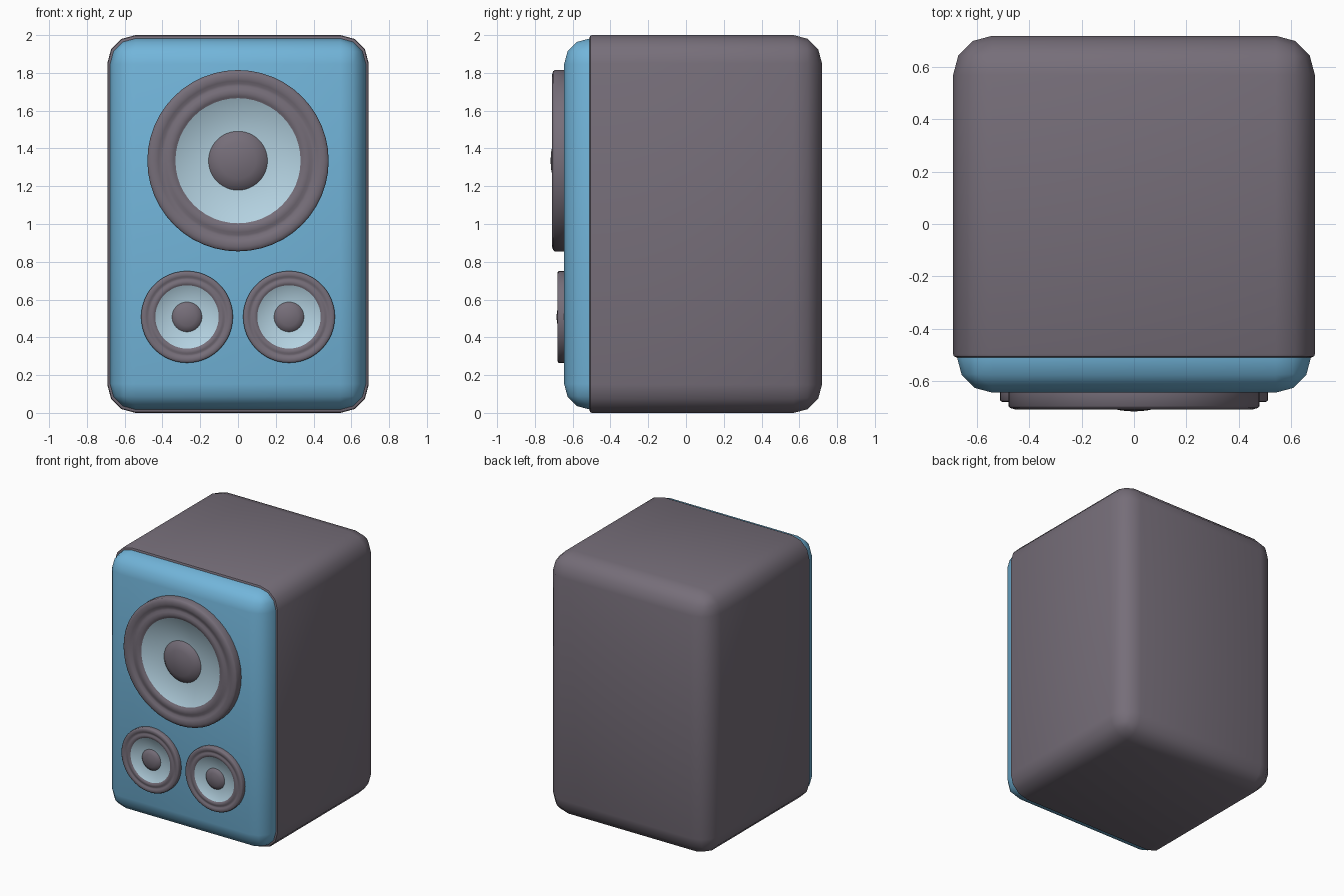
import bpy, bmesh, math
from mathutils import Matrix, Vector

if "Cube" in bpy.data.objects:
    bpy.data.objects.remove(bpy.data.objects["Cube"], do_unlink=True)


def material(name, srgb):
    col = [((c / 255 + 0.055) / 1.055) ** 2.4 for c in srgb] + [1.0]
    m = bpy.data.materials.new(name)
    m.use_nodes = True
    m.diffuse_color = col
    m.node_tree.nodes["Principled BSDF"].inputs["Base Color"].default_value = col
    return m


GREY = material("warm grey", (118, 110, 121))
BLUE = material("sky blue", (114, 181, 218))
PALE = material("pale blue", (180, 210, 225))


def finish(bm, name, mats, angle):
    bmesh.ops.recalc_face_normals(bm, faces=bm.faces)
    mesh = bpy.data.meshes.new(name)
    bm.to_mesh(mesh)
    bm.free()
    for m in mats:
        mesh.materials.append(m)
    ob = bpy.data.objects.new(name, mesh)
    bpy.context.collection.objects.link(ob)
    bpy.ops.object.select_all(action='DESELECT')
    ob.select_set(True)
    bpy.context.view_layer.objects.active = ob
    bpy.ops.object.shade_smooth_by_angle(angle=math.radians(angle))
    return ob


def rounded_box(name, half_x, y0, y1, z0, z1, radius, flat_y, rim, mat):
    """Box rounded on every edge except those around the face at y = flat_y."""
    bm = bmesh.new()
    size = Vector((2 * half_x, y1 - y0, z1 - z0))
    centre = Vector((0, (y0 + y1) / 2, (z0 + z1) / 2))
    bmesh.ops.create_cube(bm, size=1, matrix=Matrix.Translation(centre) @ Matrix.Diagonal(size.to_4d()))

    def on_flat(e):
        return all(abs(v.co.y - flat_y) < 1e-4 for v in e.verts)

    bmesh.ops.bevel(bm, geom=[e for e in bm.edges if not on_flat(e)], offset=radius,
                    offset_type='OFFSET', segments=3, profile=0.5, affect='EDGES', clamp_overlap=False)
    if rim:
        bmesh.ops.bevel(bm, geom=[e for e in bm.edges if on_flat(e)], offset=rim,
                        offset_type='OFFSET', segments=2, profile=0.5, affect='EDGES', clamp_overlap=True)
    return finish(bm, name, [mat], 40)


def driver(name, x, z, radius, depth, segments=48):
    """Lathed speaker: profile of (radius, height) fractions, from the rim to the centre."""
    profile = [(1, 0), (1, .8), (.985, .92), (.95, 1), (.91, 1), (.88, .94), (.85, .82),
               (.82, .82), (.79, .92), (.75, .95), (.71, .88), (.69, .75),
               (.325, .4), (.28, .72), (.2, .93), (.1, 1.07), (0, 1.13)]
    cone_step = 11
    bm = bmesh.new()
    rings = []
    for r, h in profile:
        count = segments if r else 1
        rings.append([bm.verts.new((x + radius * r * math.cos(a), FRONT - depth * h,
                                    z + radius * r * math.sin(a)))
                      for a in (math.tau * i / count for i in range(count))])
    for k, (outer, inner) in enumerate(zip(rings, rings[1:])):
        for i in range(segments):
            j = (i + 1) % segments
            tip = [inner[0]] if len(inner) == 1 else [inner[j], inner[i]]
            face = bm.faces.new([outer[i], outer[j]] + tip)
            face.material_index = int(k == cone_step)
    bm.faces.new(rings[0])
    return finish(bm, name, [GREY, PALE], 50)


FRONT = -0.645

# Cabinet and front baffle
rounded_box("cabinet", 0.692, -0.51, 0.72, 0, 2, 0.15, -0.51, 0.012, GREY)
rounded_box("front_baffle", 0.677, FRONT, -0.505, 0.018, 1.982, 0.135, -0.505, 0, BLUE)

# Speaker drivers
driver("woofer", 0, 1.335, 0.48, 0.064)
for side, sign in (("left", 1), ("right", -1)):
    driver("small_driver_" + side, 0.27 * sign, 0.508, 0.243, 0.036)
